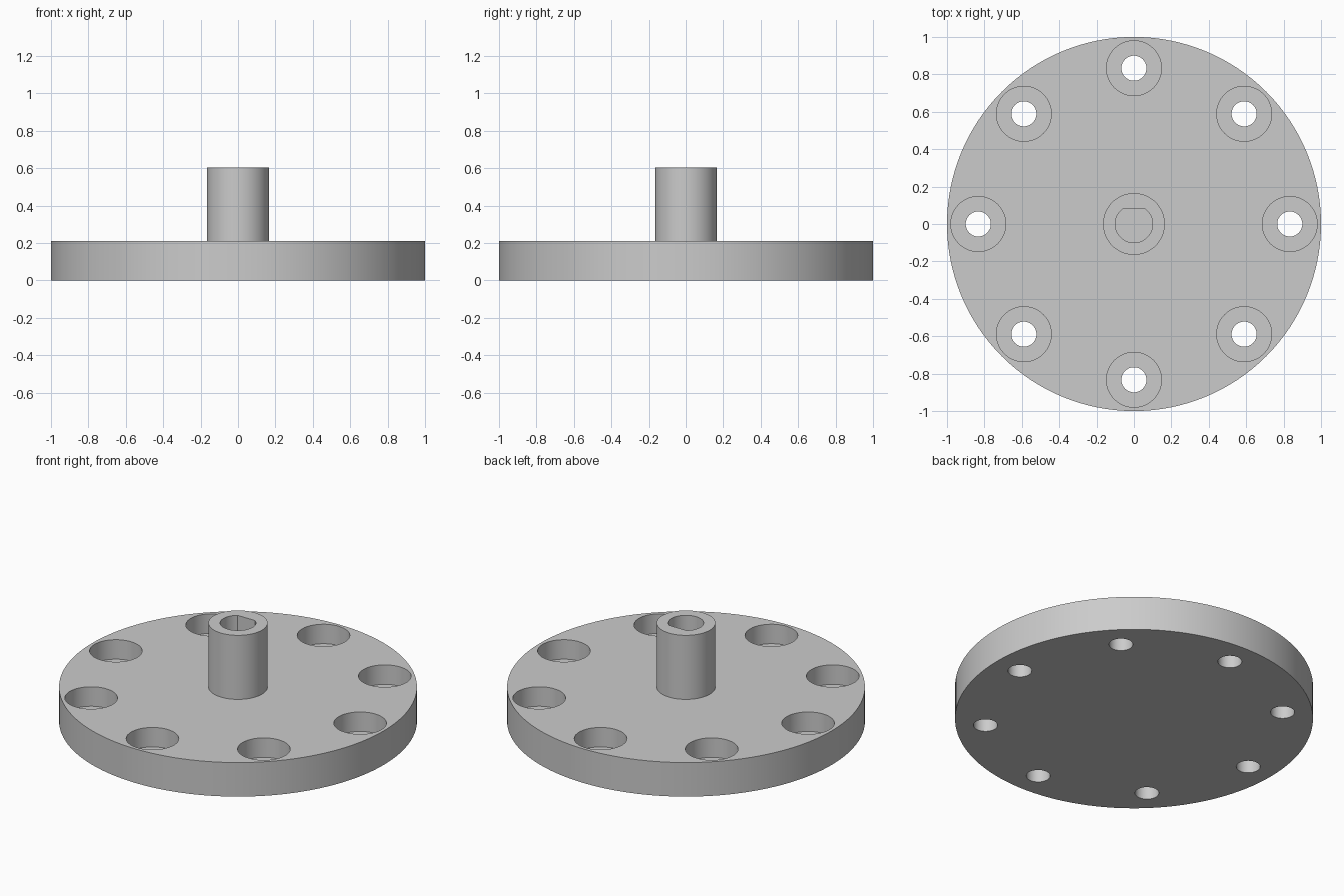
import bpy
import bmesh
from math import sin, cos, tau, asin, radians
from mathutils import Vector

cube = bpy.data.objects.get("Cube")
if cube:
    bpy.data.objects.remove(cube, do_unlink=True)

DISC_R, DISC_TOP = 1.0, 0.21
HUB_R, HUB_TOP = 0.165, 0.605
BORE_R, BORE_FLOOR = 0.147, 0.09
HOLE_R, HOLE_RING = 0.067, 0.833
SHAFT_R, SHAFT_FLAT = 0.1, 0.08

grey = bpy.data.materials.new("plain grey")
grey.use_nodes = True
grey.diffuse_color = (0.6, 0.6, 0.6, 1)
grey.node_tree.nodes["Principled BSDF"].inputs["Base Color"].default_value = (0.6, 0.6, 0.6, 1)


def circle(r, n):
    return [(r * cos(tau * i / n), r * sin(tau * i / n)) for i in range(n)]


def stack(bm, rings, centre=(0, 0)):
    """Closed solid through a list of (outline, z) rings."""
    loops = [[bm.verts.new((x + centre[0], y + centre[1], z)) for x, y in outline]
             for outline, z in rings]
    n = len(loops[0])
    for low, high in zip(loops, loops[1:]):
        for i in range(n):
            j = (i + 1) % n
            bm.faces.new((low[i], low[j], high[j], high[i]))
    bm.faces.new(loops[0][::-1])
    bm.faces.new(loops[-1])


def make_object(name, bm):
    bmesh.ops.recalc_face_normals(bm, faces=bm.faces)
    mesh = bpy.data.meshes.new(name)
    bm.to_mesh(mesh)
    bm.free()
    mesh.materials.append(grey)
    obj = bpy.data.objects.new(name, mesh)
    bpy.context.collection.objects.link(obj)
    return obj


# Disc and hub as one turned body
bm = bmesh.new()
stack(bm, [(circle(DISC_R, 128), 0), (circle(DISC_R, 128), DISC_TOP),
           (circle(HUB_R, 128), DISC_TOP), (circle(HUB_R, 128), HUB_TOP)])
flange = make_object("hub_flange", bm)

# Stepped bolt holes and the D-shaped shaft socket
bm = bmesh.new()
for k in range(8):
    spot = Vector((cos(tau * k / 8), sin(tau * k / 8))) * HOLE_RING
    stack(bm, [(circle(HOLE_R, 48), -0.1), (circle(HOLE_R, 48), BORE_FLOOR),
               (circle(BORE_R, 48), BORE_FLOOR), (circle(BORE_R, 48), DISC_TOP + 0.1)], spot)
start = asin(SHAFT_FLAT / SHAFT_R)
sweep = tau / 2 + 2 * start
steps = 48
d_shape = [(SHAFT_R * cos(start - sweep * i / steps), SHAFT_R * sin(start - sweep * i / steps))
           for i in range(steps + 1)][::-1]
stack(bm, [(d_shape, DISC_TOP), (d_shape, HUB_TOP + 0.1)])
cutter = make_object("hole_cutter", bm)
cutter.hide_render = True

# Cut the holes, then discard the cutter
cut = flange.modifiers.new("holes", 'BOOLEAN')
cut.operation = 'DIFFERENCE'
cut.solver = 'EXACT'
cut.object = cutter
bpy.ops.object.select_all(action='DESELECT')
bpy.context.view_layer.objects.active = flange
flange.select_set(True)
bpy.ops.object.modifier_apply(modifier=cut.name)
bpy.data.objects.remove(cutter, do_unlink=True)
bpy.ops.object.shade_smooth_by_angle(angle=radians(30))
